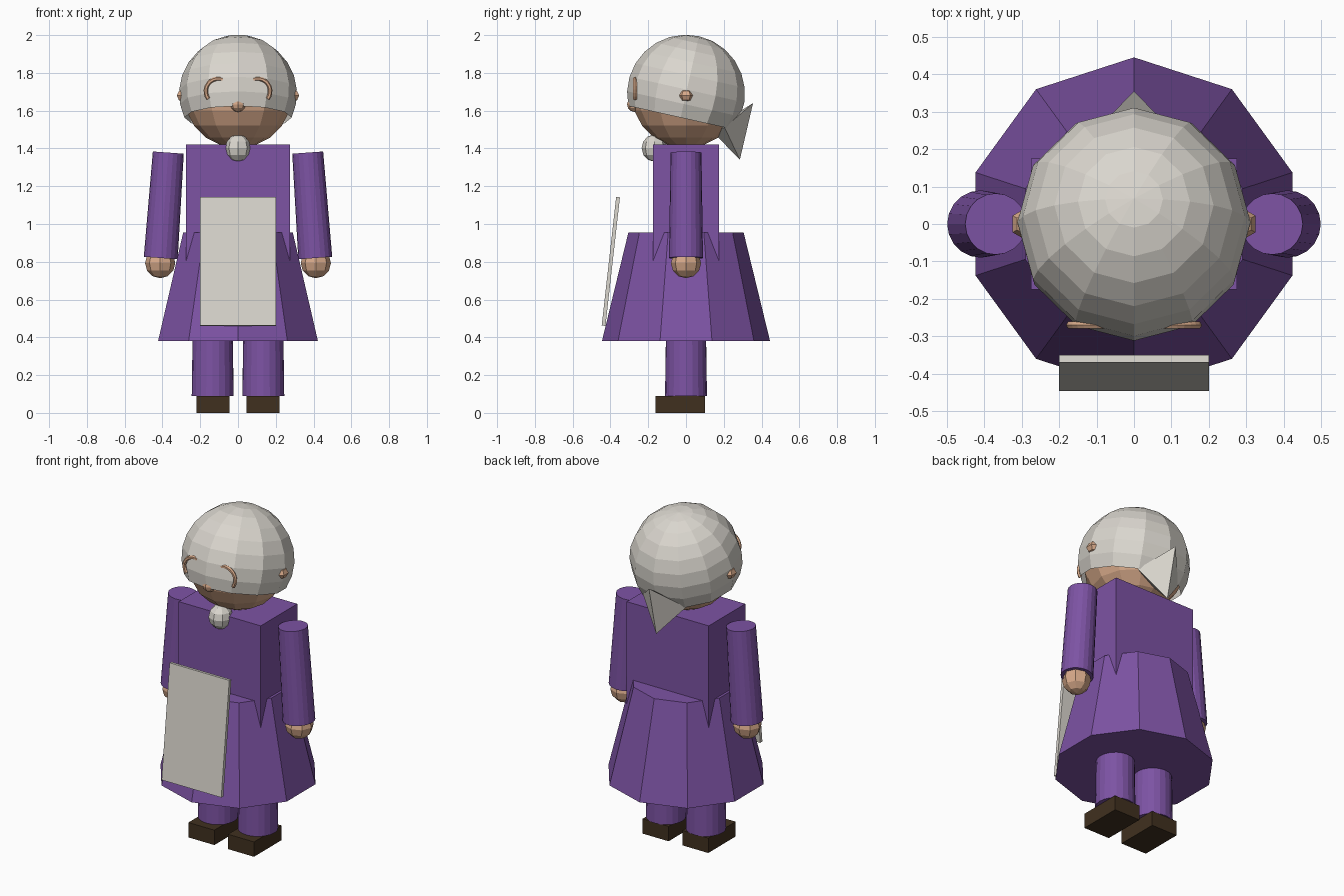
import bpy, bmesh, math
from mathutils import Matrix, Vector

if "Cube" in bpy.data.objects:
    bpy.data.objects.remove(bpy.data.objects["Cube"])


def material(name, hex_code):
    """Flat colour from an sRGB hex code, stored as linear values."""
    srgb = [int(hex_code[i:i + 2], 16) / 255 for i in (0, 2, 4)]
    col = [c / 12.92 if c <= 0.04045 else ((c + 0.055) / 1.055) ** 2.4 for c in srgb] + [1]
    mat = bpy.data.materials.new(name)
    mat.use_nodes = True
    mat.diffuse_color = col
    mat.node_tree.nodes["Principled BSDF"].inputs["Base Color"].default_value = col
    return mat


PURPLE = material("purple_cloth", "7d53a4")
WHITE = material("off_white", "dad6ce")
SKIN = material("skin", "d8aa8a")
BROWN = material("dark_brown", "40301f")


def finish(name, bm, mat, matrix=Matrix()):
    bmesh.ops.recalc_face_normals(bm, faces=bm.faces)
    mesh = bpy.data.meshes.new(name)
    bm.to_mesh(mesh)
    bm.free()
    mesh.transform(matrix)
    mesh.materials.append(mat)
    obj = bpy.data.objects.new(name, mesh)
    bpy.context.collection.objects.link(obj)
    return obj


def box(name, mat, centre, size, tilt=0):
    bm = bmesh.new()
    bmesh.ops.create_cube(bm, size=1)
    m = Matrix.Translation(centre) @ Matrix.Rotation(tilt, 4, "X") @ Matrix.Diagonal((*size, 1))
    return finish(name, bm, mat, m)


def ball(name, mat, centre, size, segments, rings):
    bm = bmesh.new()
    bmesh.ops.create_uvsphere(bm, u_segments=segments, v_segments=rings, radius=1)
    return finish(name, bm, mat, Matrix.Translation(centre) @ Matrix.Diagonal((*size, 1)))


def tapered(name, mat, bottom, top, r_bottom, r_top, segments):
    """Closed cylinder running between two points."""
    bottom, top = Vector(bottom), Vector(top)
    axis = top - bottom
    bm = bmesh.new()
    bmesh.ops.create_cone(bm, cap_ends=True, segments=segments, radius1=r_bottom,
                          radius2=r_top, depth=axis.length)
    turn = Vector((0, 0, 1)).rotation_difference(axis).to_matrix().to_4x4()
    return finish(name, bm, mat, Matrix.Translation((bottom + top) / 2) @ turn)


# Clothed body
box("torso", PURPLE, (0, 0, 1.06), (0.55, 0.35, 0.72))
tapered("skirt", PURPLE, (0, 0, 0.38), (0, 0, 0.955), 0.445, 0.305, 10)
box("apron", WHITE, (0, -0.398, 0.802), (0.4, 0.02, 0.685), -0.112)

# Head, nose and beard
ball("head", SKIN, (0, 0, 1.69), (0.288, 0.288, 0.288), 12, 10)
ball("nose", SKIN, (0, -0.272, 1.633), (0.04, 0.04, 0.04), 8, 6)
ball("beard", WHITE, (0, -0.167, 1.402), (0.068, 0.068, 0.072), 8, 6)

# Hair shell: an arc spun round an axis that leans backwards
bm = bmesh.new()
rows, sweep, radius = 8, 2.0, 0.312
arc = [bm.verts.new((0, radius * math.sin(sweep * i / rows), radius * math.cos(sweep * i / rows)))
       for i in range(rows + 1)]
edges = [bm.edges.new(pair) for pair in zip(arc, arc[1:])]
bmesh.ops.spin(bm, geom=arc + edges, axis=(0, 0, 1), cent=(0, 0, 0),
               angle=math.tau, steps=12)
bmesh.ops.remove_doubles(bm, verts=bm.verts, dist=0.001)
finish("hair", bm, WHITE, Matrix.Translation((0, 0, 1.69)) @ Matrix.Rotation(-0.22, 4, "X"))

# Pointed tuft at the back of the hair
bm = bmesh.new()
tip = bm.verts.new((0, 0.285, 1.34))
rim = [bm.verts.new(p) for p in
       [(0, 0.355, 1.64), (0.145, 0.205, 1.51), (0, 0.13, 1.5), (-0.145, 0.205, 1.51)]]
bm.faces.new(rim)
for i in range(4):
    bm.faces.new((tip, rim[i], rim[i - 1]))
finish("hair_tuft", bm, WHITE)


def eye_arc(name, side):
    """Curved tube lying on the front of the hair."""
    bm = bmesh.new()
    steps, sides, tube, bend = 10, 6, 0.011, 0.066
    loops = []
    for i in range(steps + 1):
        a = math.radians(-38 + 150 * i / steps)
        loop = []
        for j in range(sides):
            t = math.tau * j / sides
            r = bend + tube * math.cos(t)
            loop.append(bm.verts.new((side * (0.105 + r * math.cos(a)),
                                      -0.27 + tube * math.sin(t),
                                      1.703 + r * math.sin(a))))
        loops.append(loop)
    for a, b in zip(loops, loops[1:]):
        for j in range(sides):
            bm.faces.new((a[j - 1], a[j], b[j], b[j - 1]))
    bm.faces.new(loops[0])
    bm.faces.new(loops[-1])
    finish(name, bm, SKIN)


# Paired parts
for label, s in (("left", 1), ("right", -1)):
    eye_arc(label + "_eye", s)
    ball(label + "_ear", SKIN, (s * 0.285, 0, 1.68), (0.045, 0.045, 0.035), 6, 4)
    tapered(label + "_arm", PURPLE, (s * 0.409, 0, 0.82), (s * 0.369, 0, 1.378), 0.09, 0.082, 20)
    ball(label + "_hand", SKIN, (s * 0.412, 0, 0.793), (0.08, 0.08, 0.08), 8, 6)
    tapered(label + "_leg", PURPLE, (s * 0.134, 0, 0.09), (s * 0.134, 0, 0.5), 0.111, 0.105, 20)
    box(label + "_shoe", BROWN, (s * 0.133, -0.03, 0.045), (0.174, 0.262, 0.09))
